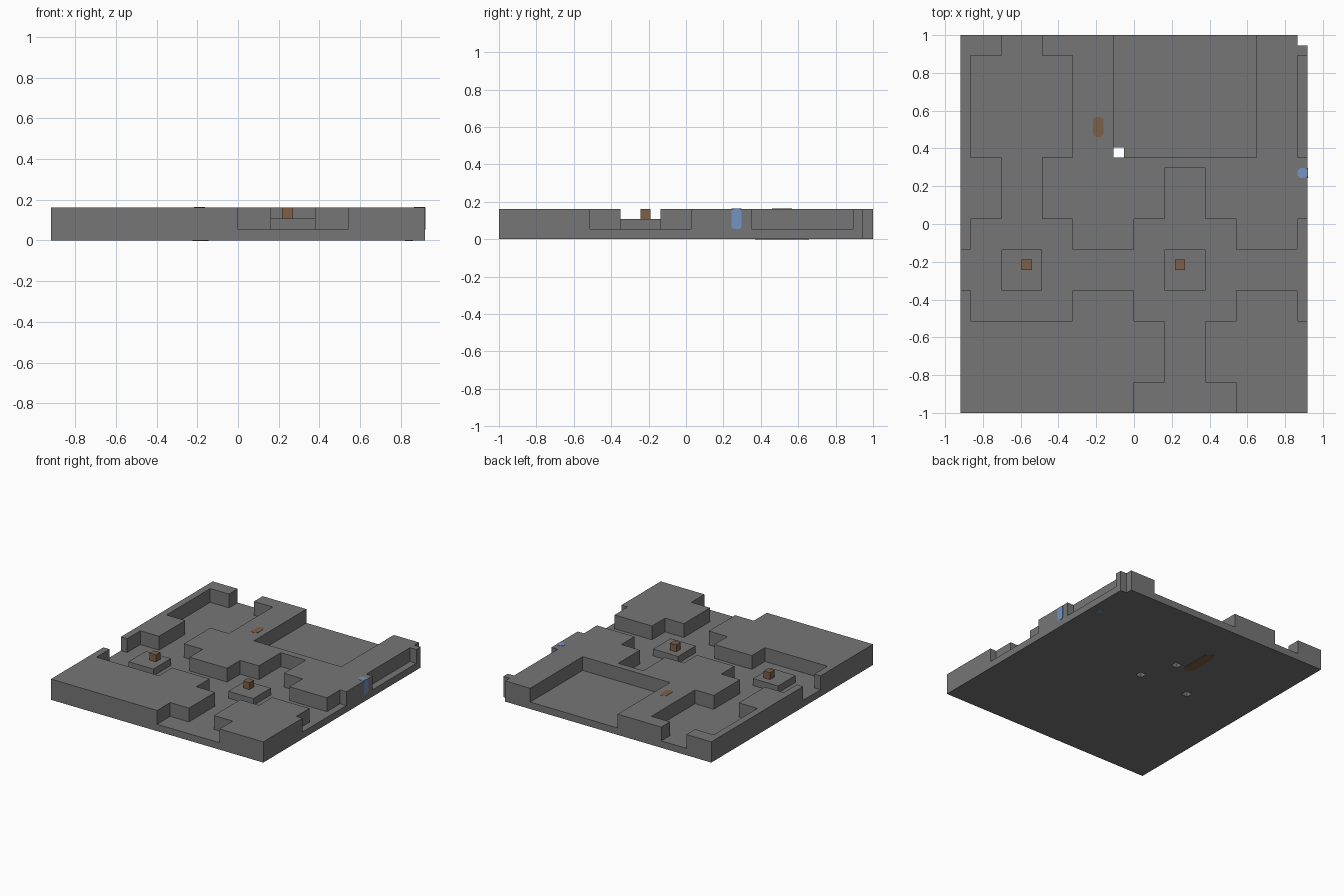
import bpy
import bmesh
from mathutils import Vector

cube = bpy.data.objects.get("Cube")
if cube:
    bpy.data.objects.remove(cube, do_unlink=True)

U = 2 / 37            # one tile
NX, NY = 34, 37       # tiles across and deep


def px(i):
    return (i - NX / 2) * U


def py(j):
    return (j - NY / 2) * U


def material(name, rgb):
    m = bpy.data.materials.new(name)
    m.use_nodes = True
    m.diffuse_color = (*rgb, 1)
    m.node_tree.nodes["Principled BSDF"].inputs["Base Color"].default_value = (*rgb, 1)
    return m


stone = material("stone grey", (0.18, 0.18, 0.18))
wood = material("wood brown", (0.21, 0.115, 0.065))
blue = material("soft blue", (0.18, 0.29, 0.55))


def add_object(name, bm, mat):
    bmesh.ops.remove_doubles(bm, verts=bm.verts[:], dist=1e-5)
    bmesh.ops.recalc_face_normals(bm, faces=bm.faces[:])
    me = bpy.data.meshes.new(name)
    bm.to_mesh(me)
    bm.free()
    me.materials.append(mat)
    ob = bpy.data.objects.new(name, me)
    bpy.context.collection.objects.link(ob)
    return ob


def box(name, mat, lo, hi):
    """Box between two tile corners."""
    a = Vector((px(lo[0]), py(lo[1]), lo[2] * U))
    b = Vector((px(hi[0]), py(hi[1]), hi[2] * U))
    bm = bmesh.new()
    bmesh.ops.create_cube(bm, size=1)
    for v in bm.verts:
        v.co = (a + b) / 2 + v.co * (b - a)
    return add_object(name, bm, mat)


def plate(name, mat, centre, half_u, half_v, normal_axis, cut=0.015):
    """Thin plate with clipped corners, facing along the given axis."""
    u_ax, v_ax = [k for k in range(3) if k != normal_axis]
    bm = bmesh.new()
    verts = []
    for su, sv in ((1, 1), (-1, 1), (-1, -1), (1, -1)):
        corner = [(half_u, half_v - cut), (half_u - cut, half_v)]
        if su * sv < 0:
            corner.reverse()
        for u, v in corner:
            p = Vector(centre)
            p[u_ax] += su * u
            p[v_ax] += sv * v
            p[normal_axis] -= 0.002
            verts.append(bm.verts.new(p))
    face = bm.faces.new(verts)
    ext = bmesh.ops.extrude_face_region(bm, geom=[face])["geom"]
    shift = Vector()
    shift[normal_axis] = 0.004
    bmesh.ops.translate(bm, vec=shift, verts=[g for g in ext if isinstance(g, bmesh.types.BMVert)])
    return add_object(name, bm, mat)


# Sunken areas as (x0, x1, y0, y1) in tiles
rooms = [
    (1, 11, 9, 19), (17, 27, 9, 19), (33, 34, 9, 19),     # middle row
    (1, 11, 25, 35), (15, 29, 25, 37), (33, 34, 25, 35),  # back row
    (17, 27, 0, 3),                                       # front room
    (0, 34, 12, 16),                                      # long passage
    (4, 8, 19, 25), (4, 8, 35, 37),                       # left passages
    (20, 24, 3, 9), (20, 24, 19, 24),                     # right passages
]
shafts = [(15, 16, 25, 26), (33, 34, 36, 37)]             # cut through everything
pockets = [(17, 18, 20, 21), (9, 10, 20, 21)]             # small holes underneath


def inside(x, y, rects):
    return any(a < x < b and c < y < d for a, b, c, d in rects)


def solid(x, y, k):
    if not (0 < x < NX and 0 < y < NY and 0 <= k < 3) or inside(x, y, shafts):
        return False
    if k == 0:
        return not inside(x, y, pockets)
    return not inside(x, y, rooms)


# Floor and walls: skin of the blocks on a grid of the room borders
cuts = rooms + shafts + pockets
xs = sorted({0, NX} | {v for r in cuts for v in r[:2]})
ys = sorted({0, NY} | {v for r in cuts for v in r[2:]})
bm = bmesh.new()


def quad(*pts):
    bm.faces.new([bm.verts.new((px(i), py(j), k * U)) for i, j, k in pts])


for a, b in zip(xs, xs[1:]):
    for c, d in zip(ys, ys[1:]):
        x, y = (a + b) / 2, (c + d) / 2
        for k in range(3):
            if not solid(x, y, k):
                continue
            t = k + 1
            if not solid(x, y, t):
                quad((a, c, t), (b, c, t), (b, d, t), (a, d, t))
            if not solid(x, y, k - 1):
                quad((a, d, k), (b, d, k), (b, c, k), (a, c, k))
            if not solid(a - 0.1, y, k):
                quad((a, d, k), (a, c, k), (a, c, t), (a, d, t))
            if not solid(b + 0.1, y, k):
                quad((b, c, k), (b, d, k), (b, d, t), (b, c, t))
            if not solid(x, c - 0.1, k):
                quad((a, c, k), (b, c, k), (b, c, t), (a, c, t))
            if not solid(x, d + 0.1, k):
                quad((b, d, k), (a, d, k), (a, d, t), (b, d, t))
add_object("floor_and_walls", bm, stone)

# Raised stands, each with a small wooden block
for side, i in (("right", 4), ("left", 20)):
    box(side + "_stand", stone, (i, 12, 1), (i + 4, 16, 2))
    b = i + 2 if side == "right" else i + 1
    box(side + "_wood_block", wood, (b, 14, 2), (b + 1, 15, 3))

# Painted patches on the wall tops, outer wall and underside
top = 3 * U
plate("wood_patch_top", wood, (px(13.5), py(28), top), U / 2, U, 2)
plate("wood_patch_under", wood, (px(13.6), py(28), 0), 0.04, 0.145, 2, 0.025)
plate("blue_patch_top", blue, (px(33.5), py(23.5), top), U / 2, U / 2, 2)
plate("blue_patch_side", blue, (px(34), py(23.5), 2 * U), U / 2, U, 0, 0.01)
plate("blue_patch_under", blue, (0.84, 0.62, 0), 0.02, 0.02, 2, 0.01)
